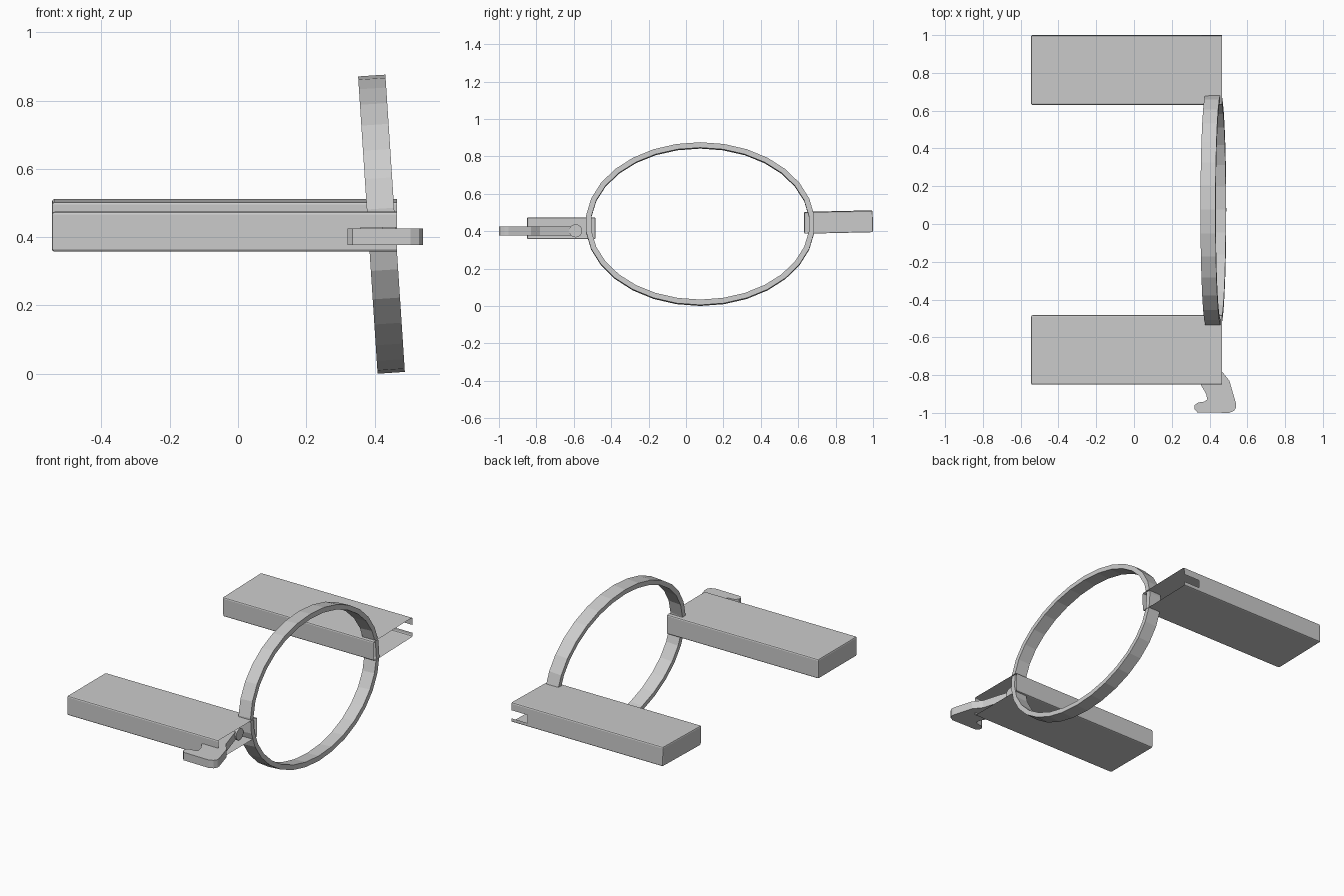
import bpy, bmesh, math
from mathutils import Vector, Matrix

if "Cube" in bpy.data.objects:
    bpy.data.objects.remove(bpy.data.objects["Cube"])


def finish(bm, name, loc=(0, 0, 0), rot=(0, 0, 0)):
    bmesh.ops.recalc_face_normals(bm, faces=bm.faces)
    me = bpy.data.meshes.new(name)
    bm.to_mesh(me)
    bm.free()
    ob = bpy.data.objects.new(name, me)
    ob.location, ob.rotation_euler = loc, rot
    bpy.context.collection.objects.link(ob)
    return ob


# Thin sleeve: closed at the back, open at +x, slot in its outer wall
def sleeve(name, loc, side, tilt):
    L, W, H = 1.01, 0.368, 0.117
    bm = bmesh.new()
    bmesh.ops.create_cube(bm, size=1, matrix=Matrix.Diagonal((L, W, H, 1)))
    mouth = [f for f in bm.faces if f.normal.x > 0.9]
    bmesh.ops.delete(bm, geom=mouth, context='FACES_ONLY')
    edges = [e for e in bm.edges if min(v.co.x for v in e.verts) < 0]
    bmesh.ops.bevel(bm, geom=edges, offset=0.008, segments=2, profile=0.5,
                    affect='EDGES', clamp_overlap=True)
    x0, z0, z1 = L / 2 - 0.107, -0.036, 0.012
    for co, no in (((x0, 0, 0), (1, 0, 0)), ((0, 0, z0), (0, 0, 1)), ((0, 0, z1), (0, 0, 1))):
        bmesh.ops.bisect_plane(bm, geom=bm.verts[:] + bm.edges[:] + bm.faces[:],
                               plane_co=co, plane_no=no)
    slot = []
    for f in bm.faces:
        c = f.calc_center_median()
        if c.x > x0 and z0 < c.z < z1 and c.y * side > W / 2 - 0.002:
            slot.append(f)
    bmesh.ops.delete(bm, geom=slot, context='FACES')
    return finish(bm, name, loc, (tilt, 0, 0))


sleeve("left_sleeve", (-0.04, -0.667, 0.416), -1, 0)
sleeve("right_sleeve", (-0.04, 0.815, 0.449), 1, math.radians(1.3))

# Flat oval band, leaning slightly back
bm = bmesh.new()
N = 30
rows = []
for i in range(N):
    a = 2 * math.pi * i / N
    row = []
    for d, x in ((0, -0.04), (0, 0.04), (0.029, 0.04), (0.029, -0.04)):
        row.append(bm.verts.new((x, (0.613 - d) * math.sin(a), (0.436 - d) * math.cos(a))))
    rows.append(row)
for i in range(N):
    p, q = rows[i], rows[(i + 1) % N]
    for k in range(4):
        bm.faces.new((p[k], p[(k + 1) % 4], q[(k + 1) % 4], q[k]))
finish(bm, "oval_ring", (0.42, 0.076, 0.438), (0, math.radians(-3.75), 0))

# Hooked lever reaching out through the left slot
outline = [(0.365, -0.62), (0.41, -0.60), (0.465, -0.78), (0.505, -0.83), (0.54, -0.95),
           (0.541, -0.97), (0.53, -0.988), (0.505, -1.0), (0.335, -0.997), (0.32, -0.98),
           (0.32, -0.96), (0.34, -0.945), (0.375, -0.94), (0.388, -0.928),
           (0.382, -0.90), (0.35, -0.845), (0.345, -0.78)]
bm = bmesh.new()
face = bm.faces.new([bm.verts.new((x, y, 0.377)) for x, y in outline])
ext = bmesh.ops.extrude_face_region(bm, geom=[face])
bmesh.ops.translate(bm, vec=(0, 0, 0.048),
                    verts=[g for g in ext["geom"] if isinstance(g, bmesh.types.BMVert)])
finish(bm, "hook_lever")

# Pivot pin at the inner end of the lever
bm = bmesh.new()
bmesh.ops.create_cone(bm, cap_ends=True, segments=16, radius1=0.035, radius2=0.035, depth=0.08,
                      matrix=Matrix.Translation((0.385, -0.59, 0.402)) @ Matrix.Rotation(math.pi / 2, 4, 'Y'))
finish(bm, "pivot_pin")
